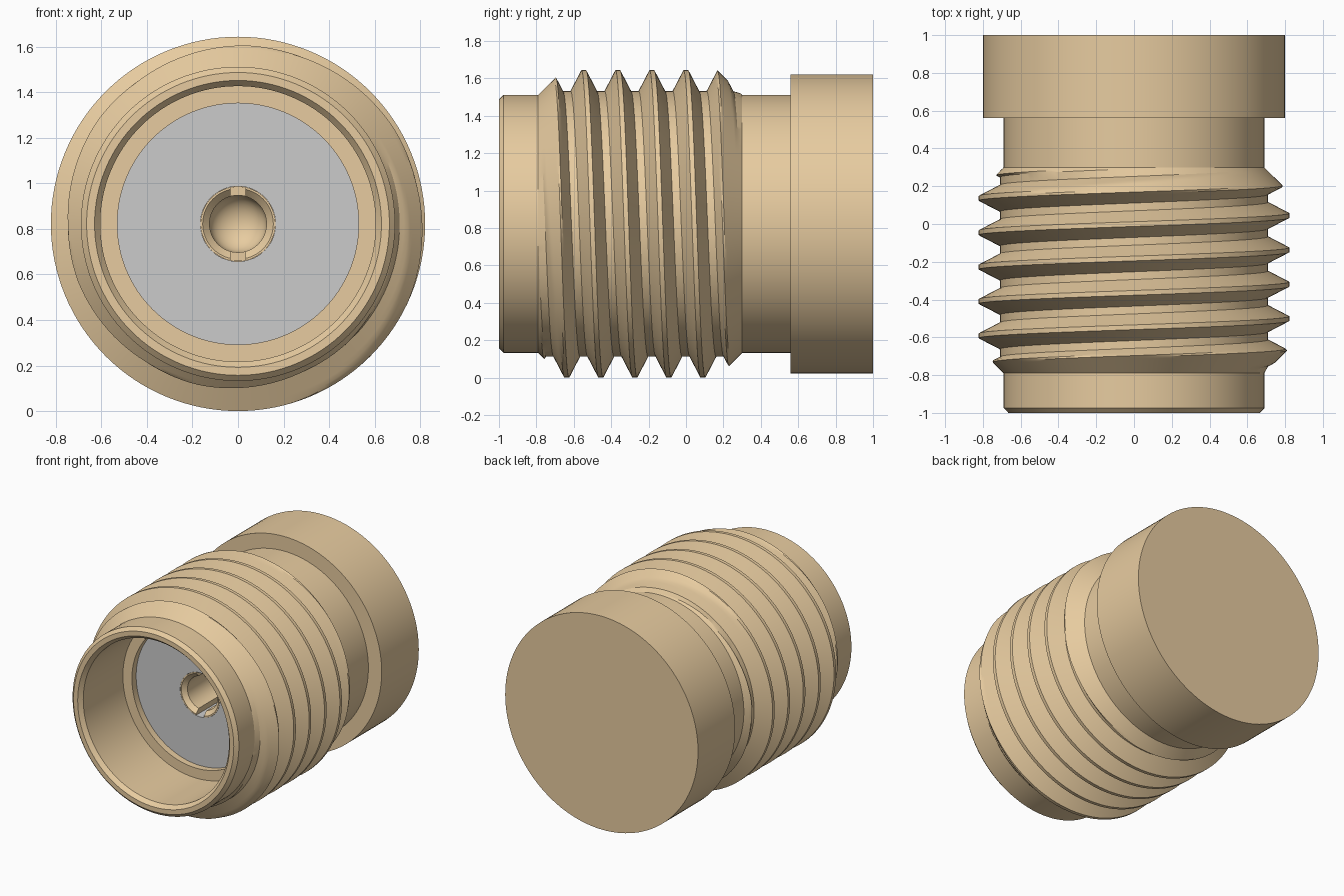
import bpy, bmesh
from math import cos, sin, pi, radians

if "Cube" in bpy.data.objects:
    bpy.data.objects.remove(bpy.data.objects["Cube"])

SEG = 128
CZ = 0.822
PITCH, CREST, ROOT = 0.182, 0.822, 0.71
Y0, Y1 = -0.79, 0.30          # ends of the threaded zone


def material(name, color):
    m = bpy.data.materials.new(name)
    m.diffuse_color = color
    m.use_nodes = True
    m.node_tree.nodes["Principled BSDF"].inputs["Base Color"].default_value = m.diffuse_color
    return m


def lathe(name, profile, mat=None):
    """Revolve profile(angle) -> [(radius, y), ...] about the y axis."""
    bm = bmesh.new()
    cols = []
    for i in range(SEG + 1):
        a = 2 * pi * i / SEG
        cols.append([bm.verts.new((r * cos(a), y, CZ + r * sin(a)))
                     for r, y in profile(a)])
    for c, d in zip(cols, cols[1:]):
        for j in range(len(c) - 1):
            bm.faces.new((c[j], c[j + 1], d[j + 1], d[j]))
    bmesh.ops.remove_doubles(bm, verts=bm.verts, dist=1e-5)
    bmesh.ops.dissolve_degenerate(bm, edges=bm.edges, dist=1e-5)
    bmesh.ops.recalc_face_normals(bm, faces=bm.faces)
    me = bpy.data.meshes.new(name)
    bm.to_mesh(me)
    bm.free()
    ob = bpy.data.objects.new(name, me)
    bpy.context.collection.objects.link(ob)
    if mat:
        me.materials.append(mat)
    bpy.ops.object.select_all(action='DESELECT')
    bpy.context.view_layer.objects.active = ob
    ob.select_set(True)
    bpy.ops.object.shade_smooth_by_angle(angle=radians(20))
    return ob


def thread_profile(a):
    """Helical V thread, cut back by a 45 degree chamfer at both ends."""
    flat, flank, n = 0.0125, 0.058, 6
    shape = [(-flat, CREST), (0, CREST)]
    shape += [(flat + flank * k / n, CREST + (ROOT - CREST) * k / n) for k in range(n + 1)]
    shape += [(PITCH - flat - flank + flank * k / n, ROOT + (CREST - ROOT) * k / n) for k in range(n)]
    pts = []
    for turn in range(-7, 4):
        base = 0.045 - PITCH * a / (2 * pi) + turn * PITCH
        for dy, r in shape:
            y = min(max(base + dy, Y0), Y1)
            pts.append((min(r, 0.69 + y - Y0, 0.69 + Y1 - y), y))
    return pts


brass = material("brass", (0.80, 0.60, 0.35, 1))

# Threaded shell: stepped bore, front chamfer, thread, neck and rear flange
bore = [(0, 0.0), (0.53, 0.0), (0.53, -0.50), (0.605, -0.50), (0.605, -0.97), (0.63, -1.0)]
front = [(0.665, -1.0), (0.69, -0.975), (0.69, Y0)]
rear = [(0.69, Y1), (0.69, 0.56), (0.80, 0.56), (0.80, 1.0), (0, 1.0)]
lathe("threaded_shell", lambda a: bore + front + thread_profile(a) + rear, brass)

# Grey insulating plug with a centre hole
plug = [(0.165, -0.45), (0.53, -0.45), (0.53, -0.005), (0.165, -0.005), (0.165, -0.45)]
lathe("insulator", lambda a: plug)

# Slotted centre socket with a domed bottom
dome = [(0.125 * cos(k * pi / 16), -0.15 + 0.1 * sin(k * pi / 16)) for k in range(8)] + [(0, -0.05)]
socket = [(0, -0.005), (0.164, -0.005), (0.164, -0.45), (0.155, -0.45), (0.125, -0.42)] + dome
contact = lathe("centre_socket", lambda a: socket, brass)

# Slot cutter
bpy.ops.mesh.primitive_cube_add(size=1, location=(0, -0.35, CZ))
cutter = bpy.context.object
cutter.name = "slot_cutter"
cutter.scale = (0.064, 0.3, 0.5)
cutter.hide_render = True
cutter.display_type = 'WIRE'
mod = contact.modifiers.new("slots", 'BOOLEAN')
mod.operation = 'DIFFERENCE'
mod.solver = 'EXACT'
mod.object = cutter
